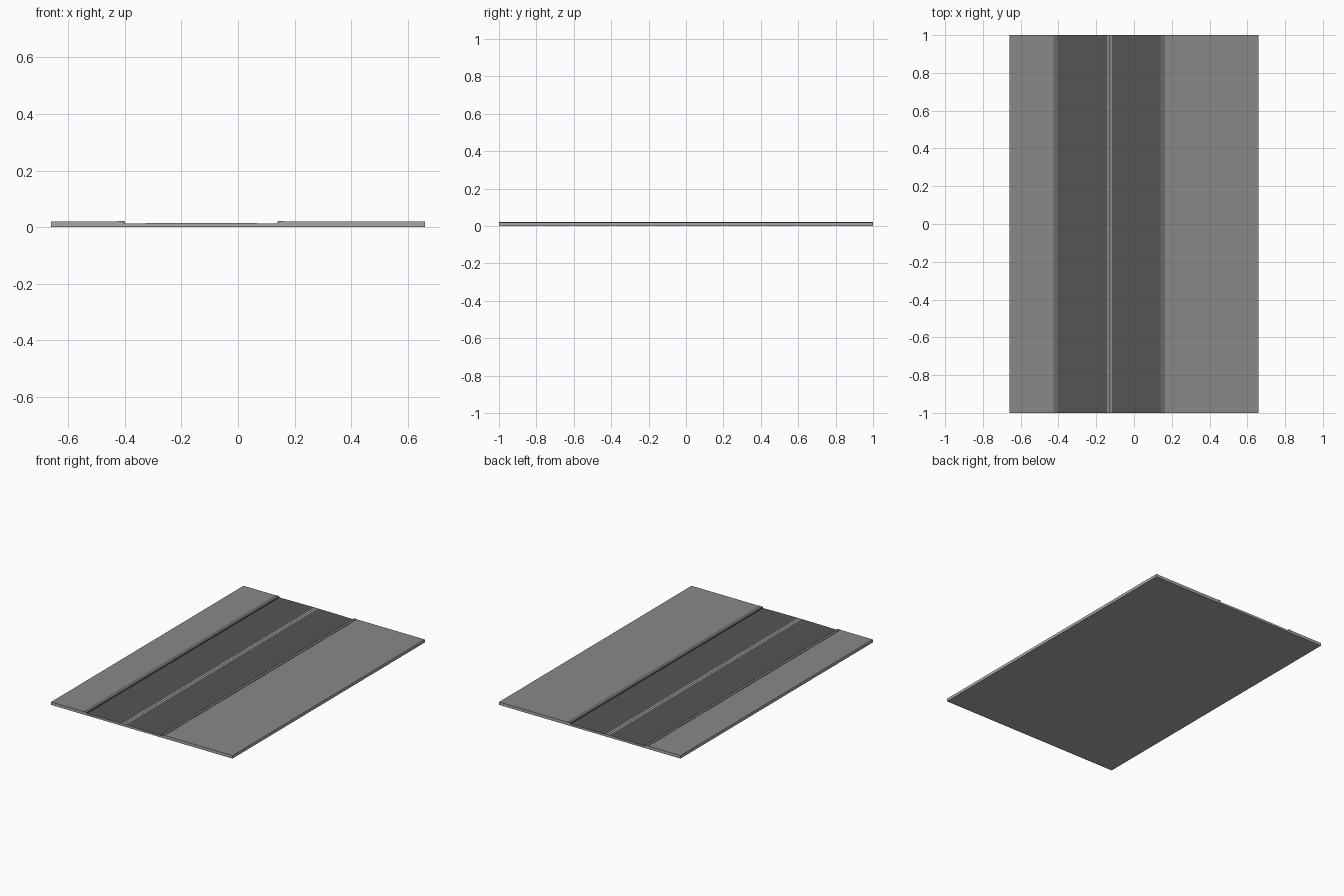
import bpy, bmesh

if "Cube" in bpy.data.objects:
    bpy.data.objects.remove(bpy.data.objects["Cube"])

ROAD_MID = -0.13


def mat(name, v):
    m = bpy.data.materials.new(name)
    m.diffuse_color = (v, v, v, 1)
    m.use_nodes = True
    m.node_tree.nodes["Principled BSDF"].inputs["Base Color"].default_value = m.diffuse_color
    return m


concrete = mat("concrete", 0.39)
paving = mat("paving", 0.25)
asphalt = mat("asphalt", 0.09)
curb_grey = mat("curb_grey", 0.14)
paint = mat("paint", 0.5)


def extrude_profile(name, pts, body, top=None, stripes=()):
    """Extrude a closed x-z outline along the street; upward faces may differ in colour."""
    bm = bmesh.new()
    face = bm.faces.new([bm.verts.new((x, -1, z)) for x, z in pts])
    out = bmesh.ops.extrude_face_region(bm, geom=[face])
    verts = [g for g in out["geom"] if isinstance(g, bmesh.types.BMVert)]
    bmesh.ops.translate(bm, verts=verts, vec=(0, 2, 0))
    bmesh.ops.recalc_face_normals(bm, faces=bm.faces)
    for f in bm.faces:
        if top and f.normal.z > 0.5:
            x = f.calc_center_median().x
            f.material_index = 2 if any(a < x < b for a, b in stripes) else 1
    me = bpy.data.meshes.new(name)
    for m in (body, top or body, paint):
        me.materials.append(m)
    bm.to_mesh(me)
    bm.free()
    ob = bpy.data.objects.new(name, me)
    bpy.context.collection.objects.link(ob)
    return ob


def box(name, x0, x1, z0, z1, body, top=None):
    return extrude_profile(name, [(x0, z0), (x1, z0), (x1, z1), (x0, z1)], body, top)


# Two pavements: concrete slabs with darker paving on top
box("left_pavement", -0.66, -0.405, 0, 0.0195, concrete, paving)
box("right_pavement", 0.145, 0.66, 0, 0.0195, concrete, paving)

# Crowned road with the double centre line painted flush on it
half = [(0.005, 0.0152), (0.011, 0.0152), (0.14, 0.0145), (0.275, 0.0125)]
crown = [(ROAD_MID + x, z) for x, z in half[::-1]]
crown = [(2 * ROAD_MID - x, z) for x, z in crown] + crown[::-1]
lines = [(ROAD_MID + s * 0.008 - 0.003, ROAD_MID + s * 0.008 + 0.003) for s in (-1, 1)]
extrude_profile("road", [(-0.405, 0), (0.145, 0)] + crown[::-1],
                concrete, asphalt, lines)

# Curb stones, chamfered on the road side
for side, name in ((-1, "left_curb"), (1, "right_curb")):
    prof = [(0.27, 0.0115), (0.295, 0.0115), (0.295, 0.0212), (0.274, 0.0212), (0.27, 0.0195)]
    extrude_profile(name, [(ROAD_MID + side * x, z) for x, z in prof], curb_grey)
